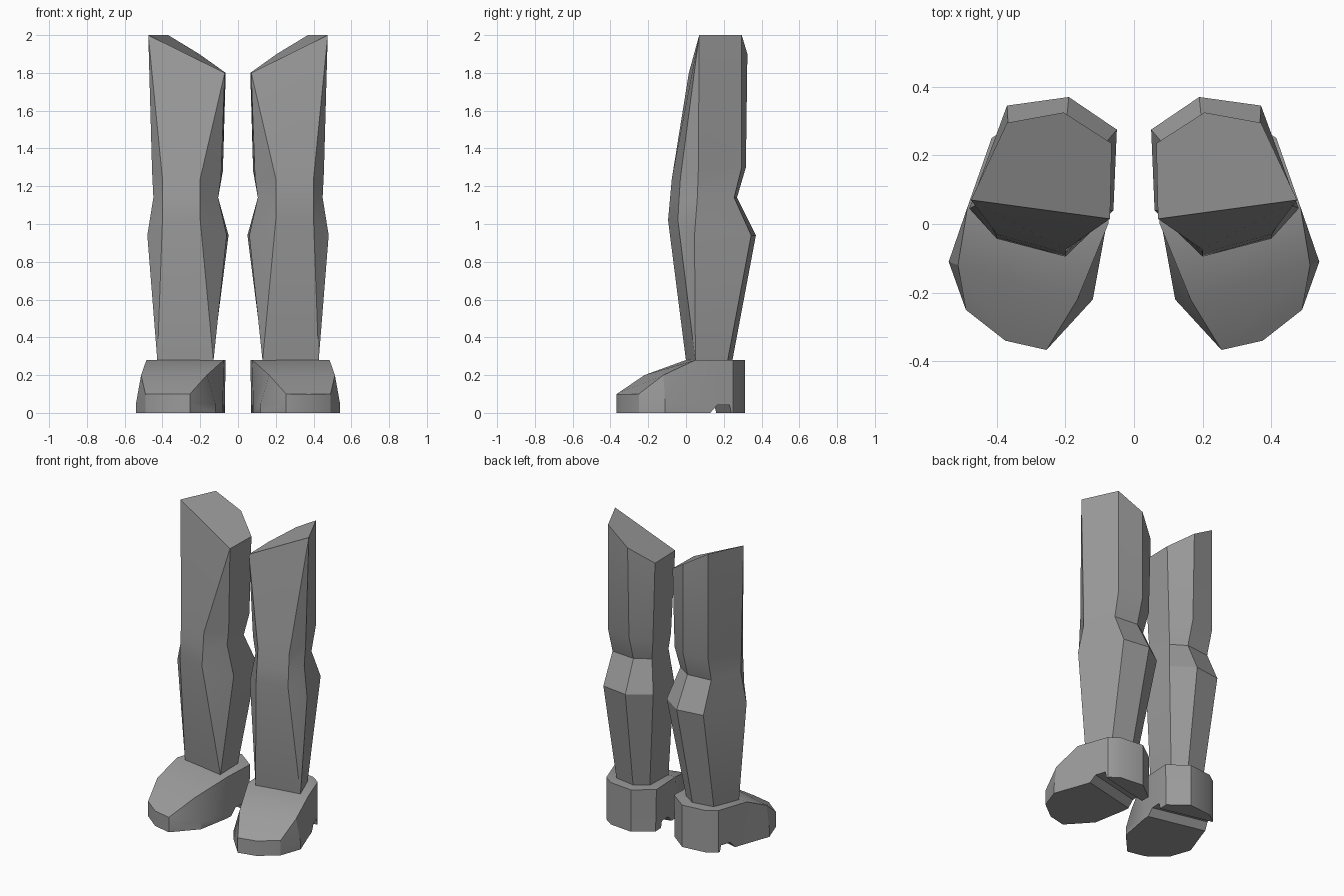
import bpy, bmesh, math
from mathutils import Vector

if "Cube" in bpy.data.objects:
    bpy.data.objects.remove(bpy.data.objects["Cube"])

grey = bpy.data.materials.new("mid grey")
grey.use_nodes = True
GREY = (0.33, 0.33, 0.33, 1)
grey.diffuse_color = GREY
grey.node_tree.nodes["Principled BSDF"].inputs["Base Color"].default_value = GREY


def loft(name, rings, cap_top=True):
    """Skin closed rings of equal count from bottom to top, welding shared points."""
    bm = bmesh.new()
    loops = [[bm.verts.new(p) for p in ring] for ring in rings]
    n = len(rings[0])
    for lower, upper in zip(loops, loops[1:]):
        for i in range(n):
            j = (i + 1) % n
            bm.faces.new((lower[i], lower[j], upper[j], upper[i]))
    bm.faces.new(loops[0][::-1])
    if cap_top:
        bm.faces.new(loops[-1])
    return finish(name, bm, loops)


def finish(name, bm, loops, extra=()):
    for pick in extra:
        bm.faces.new([loops[-1][i] for i in pick])
    bmesh.ops.remove_doubles(bm, verts=bm.verts[:], dist=0.0005)
    bmesh.ops.recalc_face_normals(bm, faces=bm.faces[:])
    me = bpy.data.meshes.new(name)
    bm.to_mesh(me)
    bm.free()
    me.materials.append(grey)
    ob = bpy.data.objects.new(name, me)
    bpy.context.collection.objects.link(ob)
    return ob


def activate(ob):
    bpy.ops.object.select_all(action='DESELECT')
    ob.select_set(True)
    bpy.context.view_layer.objects.active = ob


def shade_and_mirror(ob):
    activate(ob)
    bpy.ops.object.shade_smooth_by_angle(angle=math.radians(30))
    mod = ob.modifiers.new("Mirror", 'MIRROR')
    mod.use_mirror_merge = False


# Leg: front inner, front outer, outer, back outer, back, back inner, inner.
# The front pair joins the side points at the ankle and at the thigh.
ankle_in, ankle_out = (0.13, 0.0, 0.275), (0.427, 0.05, 0.275)
thigh_in, thigh_out = (0.07, 0.015, 1.8), (0.475, 0.07, 2.0)
legs = loft("legs", [
    [ankle_in, ankle_out, ankle_out, (0.36, 0.22, 0.275), (0.22, 0.245, 0.275),
     (0.135, 0.19, 0.275), ankle_in],
    [(0.20, -0.095, 1.02), (0.40, -0.043, 1.02), (0.48, 0.045, 0.94),
     (0.37, 0.345, 0.94), (0.19, 0.37, 0.94), (0.05, 0.275, 0.94), (0.06, 0.04, 0.94)],
    [(0.20, -0.085, 1.13), (0.40, -0.037, 1.13), (0.448, 0.06, 1.14),
     (0.365, 0.255, 1.14), (0.20, 0.27, 1.14), (0.105, 0.21, 1.14), (0.105, 0.035, 1.14)],
    [(0.20, -0.075, 1.24), (0.40, -0.03, 1.24), (0.455, 0.065, 1.28),
     (0.37, 0.295, 1.3), (0.20, 0.317, 1.3), (0.08, 0.235, 1.28), (0.09, 0.03, 1.25)],
    [thigh_in, thigh_out, thigh_out, (0.37, 0.295, 2.0), (0.205, 0.325, 1.9),
     (0.065, 0.235, 1.8), thigh_in],
])
shade_and_mirror(legs)

# Boot: outline points run from the toe round the outer side, heel and inner side.
sole = [(0.255, -0.367), (0.375, -0.34), (0.49, -0.25), (0.54, -0.11), (0.475, 0.07),
        (0.415, 0.25), (0.35, 0.295), (0.19, 0.312), (0.07, 0.22), (0.08, 0.0),
        (0.12, -0.22)]
upper = [(0.255, -0.367, 0.1), (0.375, -0.34, 0.1), (0.49, -0.25, 0.1),
         (0.513, -0.12, 0.2), (0.485, 0.05, 0.28), (0.415, 0.25, 0.28),
         (0.35, 0.295, 0.28), (0.19, 0.312, 0.28), (0.065, 0.22, 0.28),
         (0.075, 0.0, 0.28), (0.165, -0.22, 0.2)]
bm = bmesh.new()
loops = [[bm.verts.new(p) for p in ring] for ring in
         ([(x, y, 0) for x, y in sole], [(x, y, 0.05) for x, y in sole], upper)]
count = len(sole)
for low, high in zip(loops, loops[1:]):
    for i in range(count):
        j = (i + 1) % count
        bm.faces.new((low[i], low[j], high[j], high[i]))
bm.faces.new(loops[0][::-1])
# Toe cap, instep and flat ankle rim close the top.
boots = finish("boots", bm, loops,
               extra=((0, 1, 2, 3, 10), (10, 3, 4, 9), (4, 5, 6, 7, 8, 9)))

# Slanted groove between the sole and the heel.
groove = []
for x, shift in ((-0.1, -0.125), (0.7, 0.06)):
    groove.append([(x, y + shift, z) for y, z in
                   ((0.105, -0.04), (0.125, 0.0), (0.165, 0.042), (0.235, 0.042),
                    (0.245, 0.0), (0.245, -0.04))])
cutter = loft("heel_groove_cutter", groove)
cutter.hide_render = True
cut = boots.modifiers.new("Heel groove", 'BOOLEAN')
cut.operation = 'DIFFERENCE'
cut.solver = 'EXACT'
cut.object = cutter
activate(boots)
bpy.ops.object.modifier_apply(modifier=cut.name)
bpy.data.objects.remove(cutter)
shade_and_mirror(boots)
